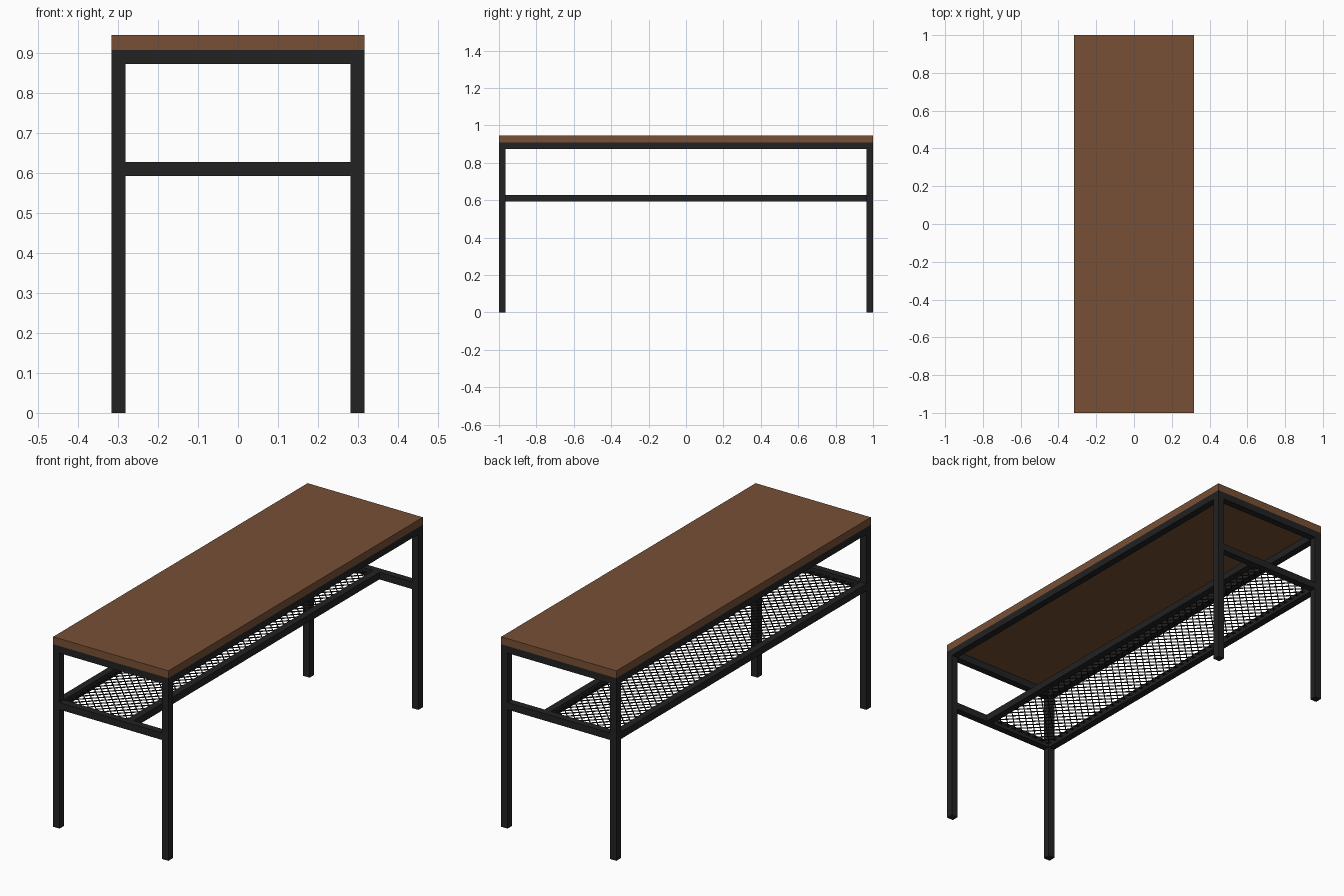
import bpy, bmesh, math
from mathutils import Matrix, Vector

if "Cube" in bpy.data.objects:
    bpy.data.objects.remove(bpy.data.objects["Cube"])

def material(name, rgb):
    m = bpy.data.materials.new(name)
    m.diffuse_color = (*rgb, 1)
    m.use_nodes = True
    m.node_tree.nodes["Principled BSDF"].inputs["Base Color"].default_value = m.diffuse_color
    return m

wood = material("brown_wood", (0.185, 0.08, 0.036))
metal = material("black_metal", (0.016, 0.016, 0.016))

def finish(name, bm, mat):
    me = bpy.data.meshes.new(name)
    bm.to_mesh(me)
    bm.free()
    me.materials.append(mat)
    ob = bpy.data.objects.new(name, me)
    bpy.context.collection.objects.link(ob)
    return ob

def box(name, lo, hi, mat):
    lo, hi = Vector(lo), Vector(hi)
    bm = bmesh.new()
    bmesh.ops.create_cube(bm, size=1, matrix=Matrix.Translation((lo + hi) / 2) @ Matrix.Diagonal((*(hi - lo), 1)))
    return finish(name, bm, mat)

HX, HY, T = 0.317, 1.0, 0.035        # half width, half length, tube size
TOP, FRAME, SHELF = 0.945, 0.908, 0.627
IX, IY = HX - T, HY - T              # inner faces of the legs

# Table top
box("table_top", (-HX, -HY, FRAME), (HX, HY, TOP), wood)

# Legs at the four corners
for sx, nx in ((-1, "left"), (1, "right")):
    for sy, ny in ((-1, "front"), (1, "back")):
        cx, cy = sx * (HX - T / 2), sy * (HY - T / 2)
        box(f"{ny}_{nx}_leg", (cx - T / 2, cy - T / 2, 0), (cx + T / 2, cy + T / 2, FRAME), metal)

def end_rail(name, sy, top):
    cy = sy * (HY - T / 2)
    box(name, (-IX, cy - T / 2, top - T), (IX, cy + T / 2, top), metal)

def long_rail(name, cx, top):
    box(name, (cx - T / 2, -IY, top - T), (cx + T / 2, IY, top), metal)

# Upper frame and lower end rails
for sy, ny in ((-1, "front"), (1, "back")):
    end_rail(f"{ny}_upper_rail", sy, FRAME)
    end_rail(f"{ny}_lower_rail", sy, SHELF)
for sx, nx in ((-1, "left"), (1, "right")):
    long_rail(f"{nx}_upper_rail", sx * (HX - T / 2), FRAME)

# Partial-depth shelf: outer rail on the left, inner rail past the middle
INNER = 0.085
long_rail("shelf_outer_rail", -(HX - T / 2), SHELF)
long_rail("shelf_inner_rail", INNER, SHELF)

# Diagonal wire mesh, each wire clipped to the shelf opening
x0, x1 = -IX - 0.005, INNER - T / 2 + 0.005
y0, y1 = -IY - 0.005, IY + 0.005
z, wire, step = SHELF - T / 2, 0.004, 0.03 * math.sqrt(2)
bm = bmesh.new()
for s in (1, -1):                    # wire follows y = s * x + c
    n = math.ceil((y1 + 0.4) / step)
    for i in range(-n, n + 1):
        c = i * step
        a, b = sorted((s * (y0 - c), s * (y1 - c)))
        a, b = max(a, x0), min(b, x1)
        if b - a < 0.005:
            continue
        mid = Vector(((a + b) / 2, s * (a + b) / 2 + c, z))
        bmesh.ops.create_cube(bm, size=1, matrix=Matrix.Translation(mid)
                              @ Matrix.Rotation(s * math.pi / 4, 4, 'Z')
                              @ Matrix.Diagonal(((b - a) * math.sqrt(2), wire, wire, 1)))
finish("shelf_wire_mesh", bm, metal)
